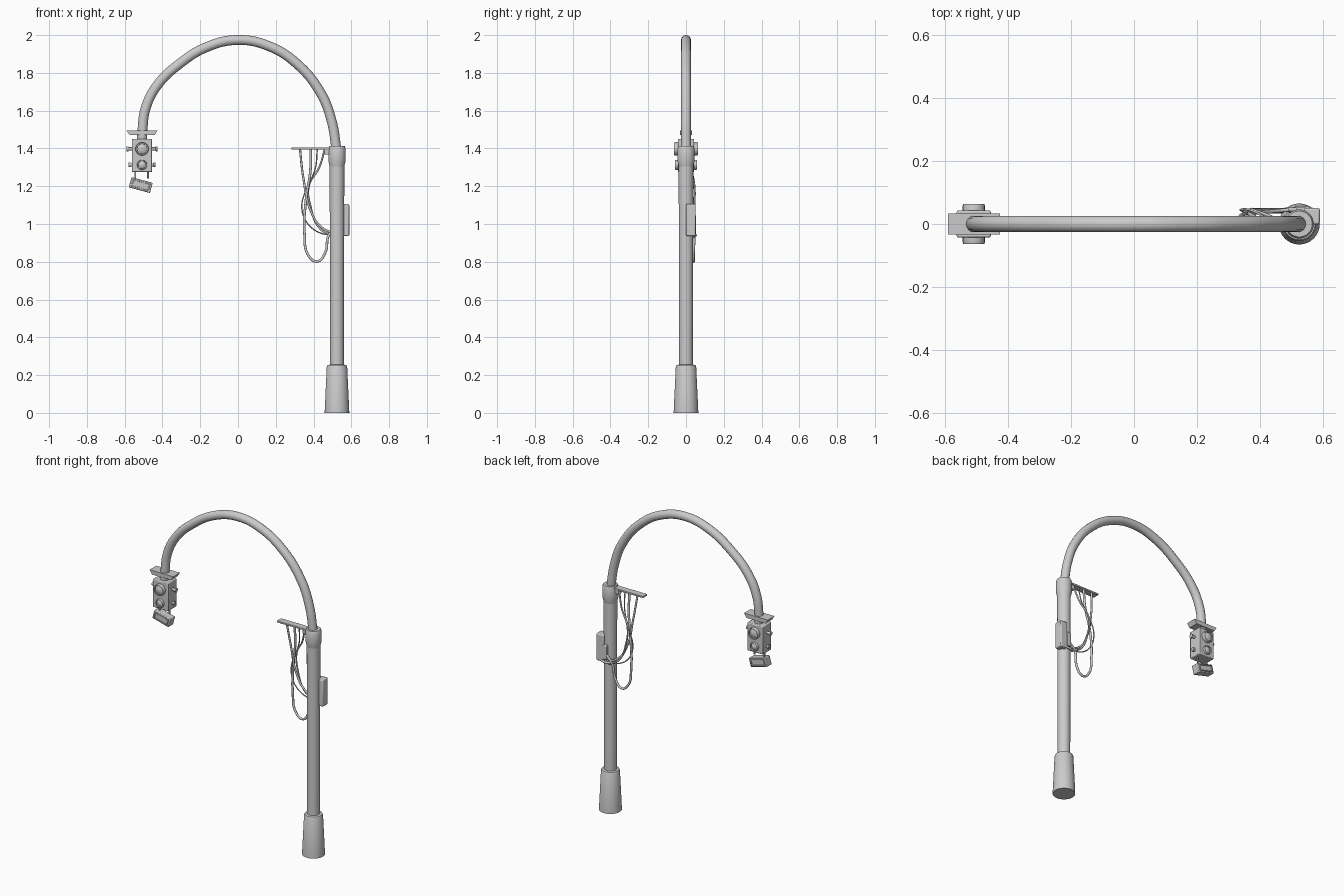
import bpy, math
from mathutils import Vector, Matrix

if "Cube" in bpy.data.objects:
    bpy.data.objects.remove(bpy.data.objects["Cube"])

PX = 0.524   # pole axis
SX = -0.508  # signal axis


def finish(name, angle=35):
    o = bpy.context.object
    o.name = name
    bpy.ops.object.shade_smooth_by_angle(angle=math.radians(angle))
    return o


def lathe(name, profile, loc, rot=(0, 0, 0), n=32):
    """Revolve (radius, height) pairs into a closed solid."""
    verts, faces = [], []
    for r, h in profile:
        for i in range(n):
            a = 2 * math.pi * i / n
            verts.append((r * math.cos(a), r * math.sin(a), h))
    for k in range(len(profile) - 1):
        for i in range(n):
            j = (i + 1) % n
            faces.append((k*n + i, k*n + j, (k+1)*n + j, (k+1)*n + i))
    faces.append(tuple(reversed(range(n))))
    faces.append(tuple(range((len(profile) - 1) * n, len(profile) * n)))
    me = bpy.data.meshes.new(name)
    me.from_pydata(verts, [], faces)
    o = bpy.data.objects.new(name, me)
    bpy.context.collection.objects.link(o)
    o.location, o.rotation_euler = loc, rot
    bpy.ops.object.select_all(action='DESELECT')
    bpy.context.view_layer.objects.active = o
    o.select_set(True)
    return finish(name)


def box(name, size, loc, bevel=0.003, rot=(0, 0, 0), segments=2):
    bpy.ops.mesh.primitive_cube_add(size=1, location=loc, rotation=rot)
    o = bpy.context.object
    o.data.transform(Matrix.Diagonal((*size, 1)))
    if bevel:
        m = o.modifiers.new("bevel", 'BEVEL')
        m.width, m.segments = bevel, segments
    return finish(name)


def tube(name, pts, r, res=4, steps=10):
    cu = bpy.data.curves.new(name, 'CURVE')
    cu.dimensions = '3D'
    cu.bevel_depth, cu.bevel_resolution = r, res
    cu.use_fill_caps = True
    cu.resolution_u = steps
    s = cu.splines.new('BEZIER')
    s.bezier_points.add(len(pts) - 1)
    for b, p in zip(s.bezier_points, pts):
        b.co = p
        b.handle_left_type = b.handle_right_type = 'AUTO'
    o = bpy.data.objects.new(name, cu)
    bpy.context.collection.objects.link(o)
    bpy.ops.object.select_all(action='DESELECT')
    bpy.context.view_layer.objects.active = o
    o.select_set(True)
    bpy.ops.object.convert(target='MESH')
    return finish(name, 50)


# Post: flared foot, shaft and collar
lathe("base", [(0.065, 0), (0.065, 0.01), (0.054, 0.245), (0.05, 0.253), (0.035, 0.256)], (PX, 0, 0))
lathe("pole", [(0.036, 0.24), (0.039, 1.33)], (PX, 0, 0))
lathe("collar", [(0.039, 1.305), (0.046, 1.335), (0.046, 1.40), (0.041, 1.412), (0.026, 1.412)], (PX, 0, 0))

# Curved arm
tube("arm", [(0.522, 0, 1.39), (0.497, 0, 1.54), (0.44, 0, 1.69), (0.31, 0, 1.85),
             (0.16, 0, 1.943), (0, 0, 1.974), (-0.16, 0, 1.939), (-0.31, 0, 1.848),
             (-0.43, 0, 1.731), (-0.49, 0, 1.61), (-0.508, 0, 1.48)], 0.026, 6)

# Signal head: cap plate with sloping underside, neck and housing
cap = box("signal_cap", (0.165, 0.066, 0.026), (SX, 0, 1.483), 0)
for v in cap.data.vertices:
    if v.co.z < 0:
        v.co.x *= 0.8
lathe("signal_neck", [(0.027, 1.43), (0.027, 1.48)], (SX, 0, 0))
box("signal_housing", (0.108, 0.086, 0.176), (SX, 0, 1.362), 0.005)

# Lenses front and back, smaller fittings on both sides
for sgn, side in ((1, "front"), (-1, "back")):
    for z, r, d, label in ((1.398, 0.035, 0.064, "upper"), (1.313, 0.027, 0.057, "lower")):
        lathe(f"lens_{label}_{side}",
              [(r, 0.035), (r, d - 0.006), (r * 0.94, d), (r * 0.78, d), (r * 0.74, d - 0.007),
               (r * 0.45, d - 0.002), (r * 0.1, d)],
              (SX, 0, z), (sgn * math.pi / 2, 0, 0), 24)
for sgn, side in ((1, "right"), (-1, "left")):
    for z, r, d in ((1.398, 0.013, 0.082), (1.313, 0.012, 0.071)):
        lathe(f"side_knob_{side}", [(r * 0.65, 0.05), (r * 0.65, d - 0.01), (r, d - 0.009), (r, d)],
              (SX, 0, z), (0, sgn * math.pi / 2, 0), 16)

# Tilted lower unit on two hanger rods
for x, z in ((-0.544, 1.225), (-0.476, 1.24)):
    lathe("hanger_rod", [(0.005, z), (0.005, 1.285)], (x, 0, 0), n=12)
tilt = Matrix.Rotation(math.radians(15), 4, 'Y')
centre = Vector((-0.515, 0, 1.206))
box("lower_unit", (0.116, 0.05, 0.056), centre, 0.004, tilt.to_euler())
for sgn in (1, -1):
    for name, size, off in (("lower_frame_rail", (0.094, 0.01, 0.006), (0, 0, 0.018)),
                            ("lower_frame_stile", (0.006, 0.01, 0.04), (0.045, 0, 0))):
        for k in (1, -1):
            p = centre + tilt @ (Vector(off) * k + Vector((0, sgn * 0.026, 0)))
            box(name, size, p, 0.001, tilt.to_euler(), 1)

# Cable bracket on the collar
box("cable_bracket", (0.215, 0.042, 0.011), (0.391, 0, 1.40), 0.002)
box("bracket_foot", (0.04, 0.03, 0.035), (0.475, 0, 1.385), 0.003)

# Hanging cables, ending at the connector behind the pole
tube("cable_outer", [(0.328, 0.012, 1.397), (0.345, 0.03, 1.25), (0.385, 0.035, 1.07),
                     (0.44, 0.04, 0.985), (0.50, 0.045, 0.96), (0.535, 0.045, 0.985)], 0.006)
tube("cable_loop", [(0.385, 0.01, 1.397), (0.383, 0.02, 1.28), (0.36, 0.035, 1.13), (0.352, 0.04, 0.95),
                    (0.375, 0.04, 0.83), (0.42, 0.04, 0.802), (0.462, 0.04, 0.85),
                    (0.48, 0.045, 0.94), (0.52, 0.045, 0.985)], 0.007)
tube("cable_inner", [(0.42, 0.005, 1.397), (0.408, 0.025, 1.29), (0.365, 0.045, 1.19),
                     (0.338, 0.045, 1.10), (0.36, 0.04, 1.015), (0.43, 0.04, 0.955),
                     (0.515, 0.045, 0.942)], 0.0035)
tube("cable_short", [(0.46, 0.005, 1.397), (0.43, 0.025, 1.30), (0.375, 0.045, 1.20),
                     (0.385, 0.045, 1.09), (0.43, 0.045, 0.98), (0.505, 0.045, 0.93)], 0.005)

# Connector and control box on the pole
box("cable_connector", (0.03, 0.022, 0.09), (0.53, 0.043, 1.0), 0.004)
box("control_box", (0.05, 0.052, 0.168), (0.564, 0.025, 1.021), 0.006)
tube("pole_cable", [(0.49, 0.042, 0.945), (0.53, 0.05, 0.94), (0.565, 0.045, 0.95)], 0.007)
